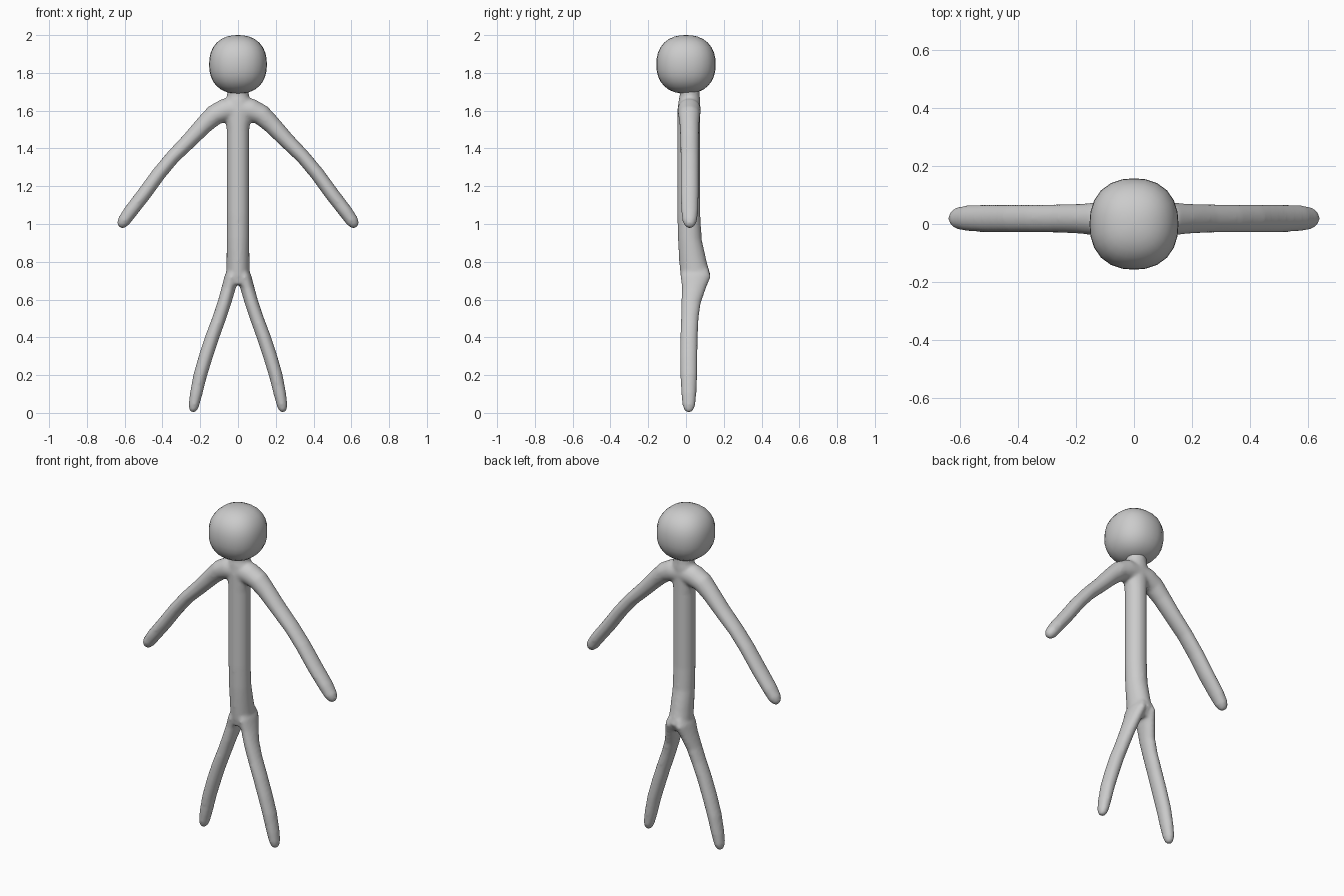
import bpy, bmesh, math
from mathutils import Vector

if "Cube" in bpy.data.objects:
    bpy.data.objects.remove(bpy.data.objects["Cube"])

grey = bpy.data.materials.new("plain grey")
grey.diffuse_color = (0.6, 0.6, 0.6, 1)
grey.use_nodes = True
grey.node_tree.nodes["Principled BSDF"].inputs["Base Color"].default_value = grey.diffuse_color


def tube(bm, rows, n=20):
    """Loft ellipses along a path; row = x, y, z, radius in the xz plane, radius in y."""
    rings = []
    for i, (x, y, z, ra, rb) in enumerate(rows):
        a, b = rows[max(i - 1, 0)], rows[min(i + 1, len(rows) - 1)]
        side = Vector((b[2] - a[2], 0, a[0] - b[0])).normalized()
        ring = []
        for k in range(n):
            t = 2 * math.pi * k / n
            ring.append(bm.verts.new(Vector((x, y, z)) + side * ra * math.cos(t)
                                     + Vector((0, rb * math.sin(t), 0))))
        rings.append(ring)
    faces = [bm.faces.new(rings[0]), bm.faces.new(rings[-1][::-1])]
    for r, s in zip(rings, rings[1:]):
        for k in range(n):
            faces.append(bm.faces.new((r[k], s[k], s[(k + 1) % n], r[(k + 1) % n])))
    bmesh.ops.recalc_face_normals(bm, faces=faces)


def finish(name, bm):
    me = bpy.data.meshes.new(name)
    bm.to_mesh(me)
    bm.free()
    me.materials.append(grey)
    ob = bpy.data.objects.new(name, me)
    bpy.context.collection.objects.link(ob)
    for p in me.polygons:
        p.use_smooth = True
    return ob


# body: trunk and neck, arms and legs fused into one skin
bm = bmesh.new()
tube(bm, [(0, .04, .68, .05, .06), (0, .05, .73, .063, .08), (0, .037, .8, .061, .073),
          (0, .02, .92, .06, .063), (0, .015, 1.05, .06, .061), (0, .015, 1.5, .06, .061),
          (0, .015, 1.6, .075, .061), (0, .018, 1.65, .07, .058),
          (0, .02, 1.68, .057, .053), (0, .015, 1.76, .06, .055)])
for s in (-1, 1):
    # arm
    tube(bm, [(s * x, y, z, a, b) for x, y, z, a, b in [
        (0, .017, 1.61, .06, .06), (.07, .017, 1.602, .062, .062),
        (.125, .017, 1.577, .055, .058), (.18, .018, 1.525, .048, .052),
        (.26, .019, 1.44, .042, .049), (.345, .019, 1.355, .038, .048),
        (.42, .019, 1.265, .038, .048), (.5, .019, 1.155, .038, .048),
        (.57, .02, 1.065, .037, .045), (.605, .02, 1.015, .034, .038),
        (.621, .02, .992, .024, .025), (.627, .02, .984, .01, .01)]])
    # leg
    tube(bm, [(s * x, y, z, a, b) for x, y, z, a, b in [
        (.022, .05, .76, .03, .07), (.034, .051, .72, .037, .08),
        (.05, .042, .66, .037, .064), (.073, .026, .58, .036, .052),
        (.1, .02, .5, .036, .047), (.137, .016, .4, .037, .046),
        (.17, .015, .3, .037, .046), (.2, .015, .2, .036, .045),
        (.222, .015, .1, .033, .04), (.234, .015, .04, .028, .034),
        (.238, .015, .015, .021, .024), (.24, .015, .002, .009, .009)]])
body = finish("body", bm)
rm = body.modifiers.new("fuse", 'REMESH')
rm.mode = 'VOXEL'
rm.voxel_size = .009
rm.use_smooth_shade = True
sm = body.modifiers.new("soften", 'SMOOTH')
sm.factor = .5
sm.iterations = 6

# head: slightly boxy ball
bm = bmesh.new()
bmesh.ops.create_uvsphere(bm, u_segments=24, v_segments=16, radius=1)
for v in bm.verts:
    c = v.co
    k = (abs(c.x) ** 2.3 + abs(c.y) ** 2.3 + abs(c.z) ** 2.3) ** (-1 / 2.3)
    v.co = Vector((c.x * k * .153, c.y * k * .157, 1.845 + c.z * k * .155))
finish("head", bm)
